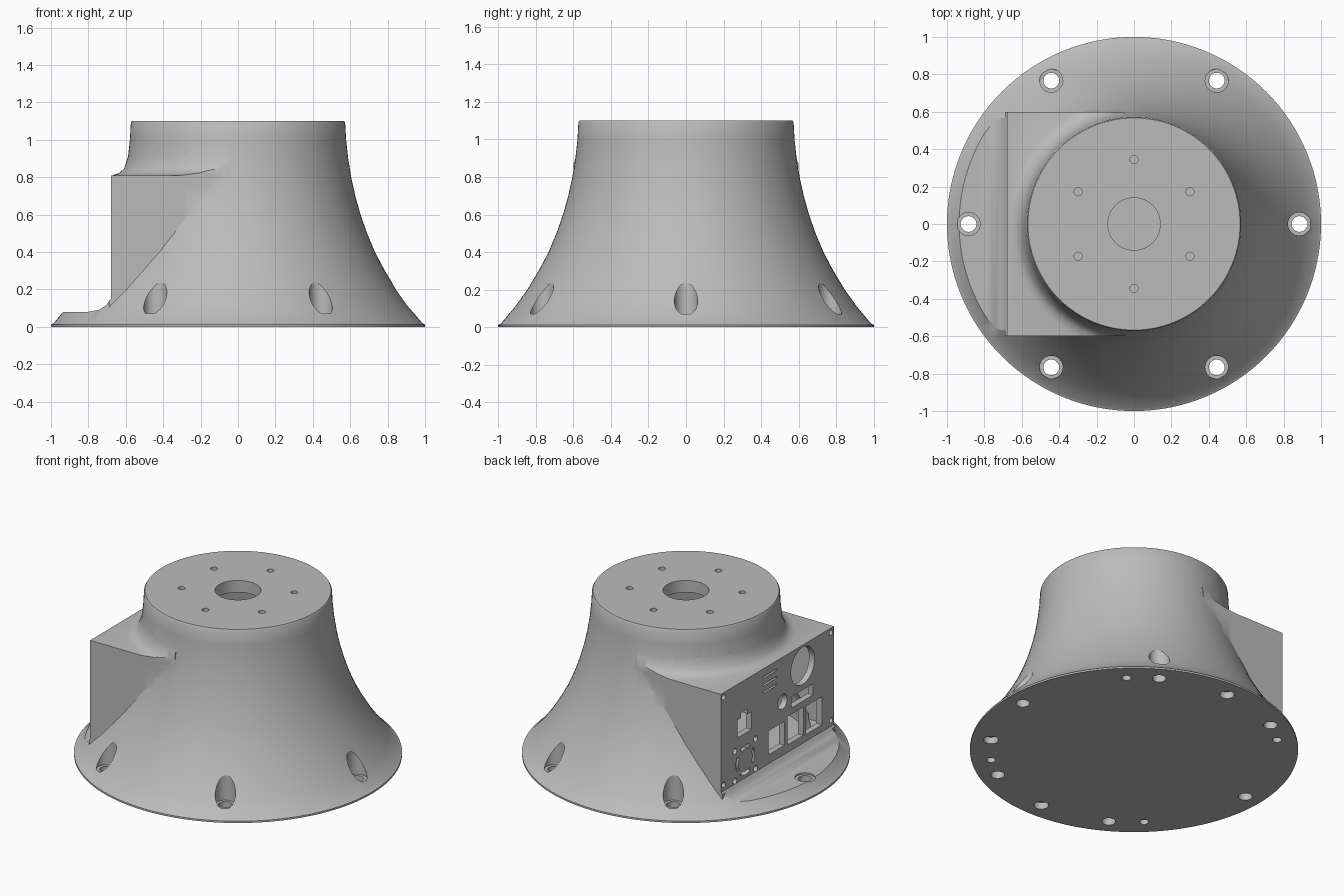
import bpy, bmesh, math
from mathutils import Matrix, Vector

if "Cube" in bpy.data.objects:
    bpy.data.objects.remove(bpy.data.objects["Cube"])

grey = bpy.data.materials.new("plain_grey")
grey.diffuse_color = (0.5, 0.5, 0.5, 1)
grey.use_nodes = True
grey.node_tree.nodes["Principled BSDF"].inputs["Base Color"].default_value = grey.diffuse_color


def make(name, bm):
    bmesh.ops.recalc_face_normals(bm, faces=bm.faces)
    me = bpy.data.meshes.new(name)
    bm.to_mesh(me)
    bm.free()
    me.materials.append(grey)
    ob = bpy.data.objects.new(name, me)
    bpy.context.collection.objects.link(ob)
    return ob


def revolve(name, profile, n=128):
    """Closed solid from (radius, z) points, capped at both ends."""
    bm = bmesh.new()
    rings = [[bm.verts.new((r * math.cos(2 * math.pi * i / n), r * math.sin(2 * math.pi * i / n), z))
              for i in range(n)] for r, z in profile]
    for a, b in zip(rings, rings[1:]):
        for i in range(n):
            j = (i + 1) % n
            bm.faces.new((a[i], a[j], b[j], b[i]))
    bm.faces.new(rings[0])
    bm.faces.new(rings[-1])
    return make(name, bm)


def box(name, x0, x1, y0, y1, z0, z1):
    bm = bmesh.new()
    bmesh.ops.create_cube(bm, size=1)
    for v in bm.verts:
        v.co = Vector(((x0 + x1) / 2 + v.co.x * (x1 - x0), (y0 + y1) / 2 + v.co.y * (y1 - y0),
                       (z0 + z1) / 2 + v.co.z * (z1 - z0)))
    return make(name, bm)


def rod(name, centre, r, depth, axis='Z', n=32):
    bm = bmesh.new()
    bmesh.ops.create_cone(bm, cap_ends=True, segments=n, radius1=r, radius2=r, depth=depth)
    if axis == 'X':
        bmesh.ops.rotate(bm, verts=bm.verts, matrix=Matrix.Rotation(math.pi / 2, 3, 'Y'))
    bmesh.ops.translate(bm, verts=bm.verts, vec=centre)
    return make(name, bm)


def combine(target, tool, op='DIFFERENCE'):
    bpy.context.view_layer.objects.active = target
    m = target.modifiers.new("bool", 'BOOLEAN')
    m.operation, m.object, m.solver = op, tool, 'EXACT'
    bpy.ops.object.modifier_apply(modifier=m.name)
    bpy.data.objects.remove(tool)


def ring_point(r, deg, z):
    a = math.radians(deg)
    return (r * math.cos(a), r * math.sin(a), z)


# Flared pedestal
flare = [(0.985, 0.02), (0.91, 0.11), (0.845, 0.2), (0.785, 0.3), (0.732, 0.4), (0.69, 0.5), (0.655, 0.6),
         (0.627, 0.7), (0.605, 0.8), (0.589, 0.9), (0.578, 1.0), (0.573, 1.09), (0.567, 1.1)]
body = revolve("pedestal", [(1.0, 0), (1.0, 0.012)] + flare)

# Connector housing with a fillet against the neck
combine(body, box("housing", -0.69, -0.1, -0.6, 0.6, 0.03, 0.81), 'UNION')
fillet = revolve("fillet", [(0.5, 0.76), (0.67, 0.76), (0.67, 0.81), (0.635, 0.822), (0.61, 0.845),
                            (0.594, 0.89), (0.575, 0.96), (0.5, 0.97)])
combine(fillet, box("fillet_limit", -0.68, -0.05, -0.6, 0.6, 0.7, 1.0), 'INTERSECT')
combine(body, fillet, 'UNION')

# Flat ledge cut in front of the connector panel
bm = bmesh.new()
outline = [(-1.2, 0.08), (-0.80, 0.08), (-0.745, 0.09), (-0.705, 0.115), (-0.68, 0.15), (-0.68, 1.0), (-1.2, 1.0)]
face = bm.faces.new([bm.verts.new((x, -1.1, z)) for x, z in outline])
ext = bmesh.ops.extrude_face_region(bm, geom=[face])
bmesh.ops.translate(bm, verts=[g for g in ext['geom'] if isinstance(g, bmesh.types.BMVert)], vec=(0, 2.2, 0))
combine(body, make("ledge_cut", bm))

# Hollow interior
cavity = revolve("cavity", [(0.76, 0.06)] + [(min(0.76, r - 0.07), z) for r, z in flare if 0.15 < z < 1.0]
                 + [(0.505, 1.02)], 96)
combine(cavity, box("cavity_limit", -0.62, 1, -1, 1, 0, 1.1), 'INTERSECT')
combine(cavity, box("housing_cavity", -0.64, -0.2, -0.54, 0.54, 0.17, 0.75), 'UNION')
combine(body, cavity)

# Top bore and its bolt circle
combine(body, rod("bore", (0, 0, 1.06), 0.14, 0.3, n=64))
for k in range(6):
    combine(body, rod("bolt_hole", ring_point(0.345, 30 + 60 * k, 1.06), 0.022, 0.2, n=16))

# Counterbored mounting holes around the foot
for k in range(6):
    combine(body, rod("screw_pocket", ring_point(0.885, 60 * k, 0.37), 0.062, 0.6))
    combine(body, rod("screw_hole", ring_point(0.885, 60 * k, 0.05), 0.042, 0.3))

# Blind holes in the underside
for deg, r in [(47, 0.028), (90, 0.045), (132, 0.028), (226, 0.028), (270, 0.045), (312, 0.028), (328, 0.045)]:
    combine(body, rod("foot_hole", ring_point(0.88, deg, 0), r, 0.09, n=24))

# Round connector openings: y, z, radius
for y, z, r in [(-0.27, 0.67, 0.125), (-0.055, 0.51, 0.05), (0.57, 0.78, 0.018), (-0.57, 0.78, 0.018),
                (0.57, 0.19, 0.018), (-0.57, 0.19, 0.018)]:
    combine(body, rod("round_port", (-0.66, y, z), r, 0.12, 'X'))

# Rectangular connector openings: y, z, width, height
for y, z, w, h in [(-0.265, 0.47, 0.23, 0.075), (0.35, 0.51, 0.15, 0.12), (0.35, 0.58, 0.07, 0.05),
                   (0.01, 0.29, 0.17, 0.16), (-0.19, 0.295, 0.17, 0.19), (-0.39, 0.29, 0.17, 0.19),
                   (0.08, 0.75, 0.15, 0.012), (0.08, 0.70, 0.15, 0.012), (0.08, 0.65, 0.15, 0.012)]:
    combine(body, box("square_port", -0.72, -0.6, y - w / 2, y + w / 2, z - h / 2, z + h / 2))

# Ring socket with screw holes at its corners
socket = rod("socket", (-0.66, 0.34, 0.27), 0.1, 0.12, 'X')
combine(socket, rod("socket_core", (-0.66, 0.34, 0.27), 0.075, 0.2, 'X'))
for k in range(4):
    a = math.radians(45 + 90 * k)
    combine(socket, box("spoke", -0.8, -0.5, 0.34 + 0.087 * math.cos(a) - 0.02, 0.34 + 0.087 * math.cos(a) + 0.02,
                        0.27 + 0.087 * math.sin(a) - 0.02, 0.27 + 0.087 * math.sin(a) + 0.02))
combine(body, socket)
for sy in (-1, 1):
    for sz in (-1, 1):
        combine(body, rod("socket_screw", (-0.66, 0.34 + sy * 0.11, 0.27 + sz * 0.1), 0.02, 0.12, 'X', 16))

# Smooth shading with sharp edges kept
bpy.ops.object.select_all(action='DESELECT')
body.select_set(True)
bpy.context.view_layer.objects.active = body
bpy.ops.object.shade_smooth_by_angle(angle=math.radians(30))
